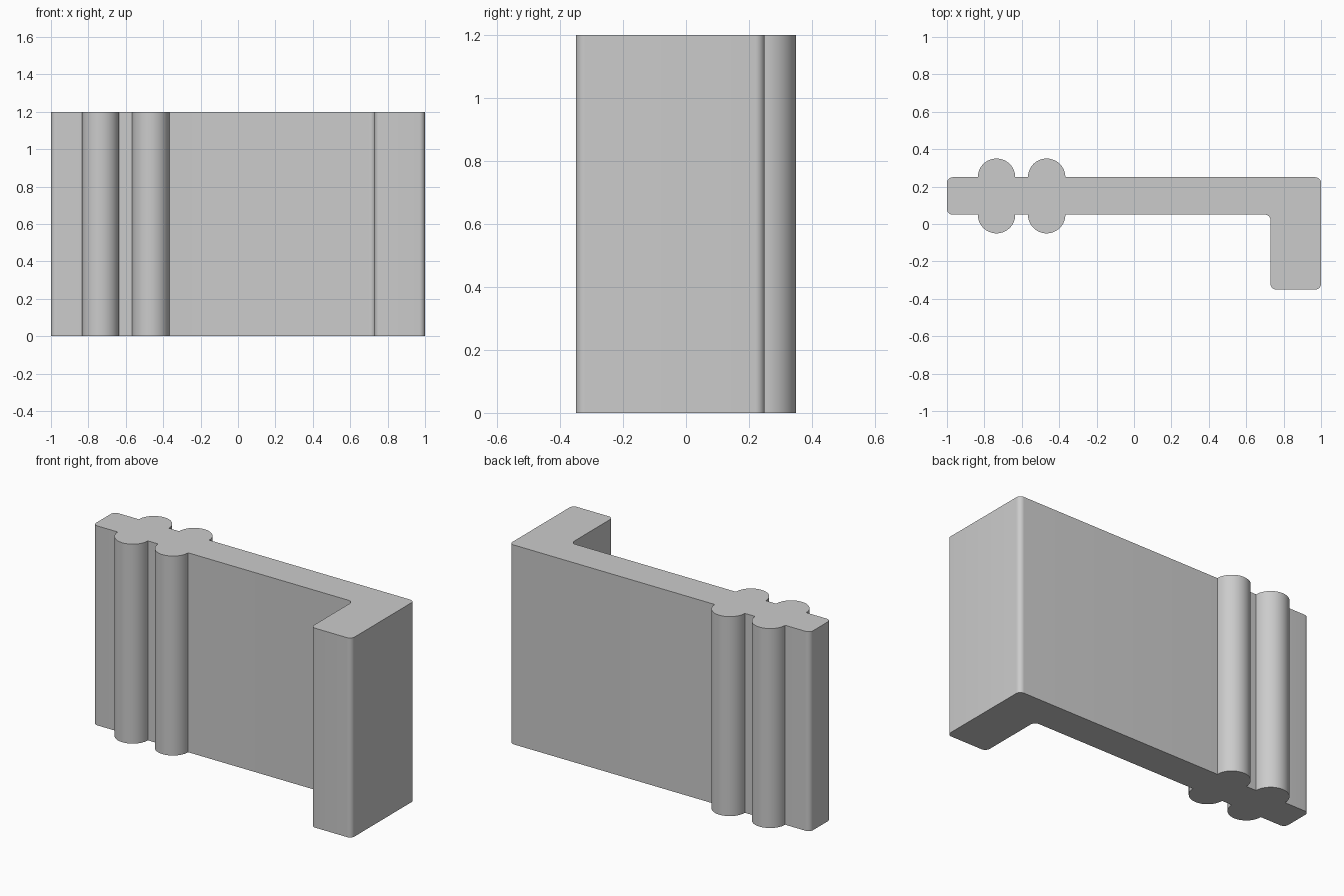
import bpy
import bmesh
from math import radians, cos, sin

cube = bpy.data.objects.get("Cube")
if cube:
    bpy.data.objects.remove(cube, do_unlink=True)

HEIGHT = 1.2
BACK, FRONT = 0.25, 0.05        # faces of the long wall
RETURN_X, RETURN_Y = 0.73, -0.35  # inner side and end of the short leg
FILLET, BEAD = 0.03, 0.1
BEADS = (-0.735, -0.467)        # centres of the half-round beads


def arc(cx, cy, r, start, end, steps):
    """Points along an arc, angles in degrees."""
    angles = [radians(start + (end - start) * i / steps) for i in range(steps + 1)]
    return [(cx + r * cos(a), cy + r * sin(a)) for a in angles]


def fillet(cx, cy, start, end):
    return arc(cx, cy, FILLET, start, end, 8)


# Counter-clockwise plan outline, starting at the front of the free end
f = FILLET
outline = fillet(-1 + f, FRONT + f, 180, 270)
for x in BEADS:
    outline += arc(x, FRONT, BEAD, 180, 360, 32)
outline += fillet(RETURN_X - f, FRONT - f, 90, 0)
outline += fillet(RETURN_X + f, RETURN_Y + f, 180, 270)
outline += fillet(1 - f, RETURN_Y + f, 270, 360)
outline += fillet(1 - f, BACK - f, 0, 90)
for x in reversed(BEADS):
    outline += arc(x, BACK, BEAD, 0, 180, 32)
outline += fillet(-1 + f, BACK - f, 90, 180)

# Extrude the outline upwards
bm = bmesh.new()
base = bm.faces.new([bm.verts.new((x, y, 0)) for x, y in outline])
top = bmesh.ops.extrude_face_region(bm, geom=[base], use_keep_orig=True)
bmesh.ops.translate(bm, vec=(0, 0, HEIGHT),
                    verts=[g for g in top["geom"] if isinstance(g, bmesh.types.BMVert)])
bmesh.ops.recalc_face_normals(bm, faces=bm.faces)
mesh = bpy.data.meshes.new("beaded_wall_panel")
bm.to_mesh(mesh)
bm.free()

panel = bpy.data.objects.new("beaded_wall_panel", mesh)
bpy.context.collection.objects.link(panel)

# Plain grey finish
grey = bpy.data.materials.new("plain_grey")
grey.use_nodes = True
grey.diffuse_color = (0.6, 0.6, 0.6, 1)
grey.node_tree.nodes["Principled BSDF"].inputs["Base Color"].default_value = grey.diffuse_color
mesh.materials.append(grey)

# Smooth curves, crisp edges
bpy.ops.object.select_all(action="DESELECT")
panel.select_set(True)
bpy.context.view_layer.objects.active = panel
bpy.ops.object.shade_smooth_by_angle(angle=radians(30))
